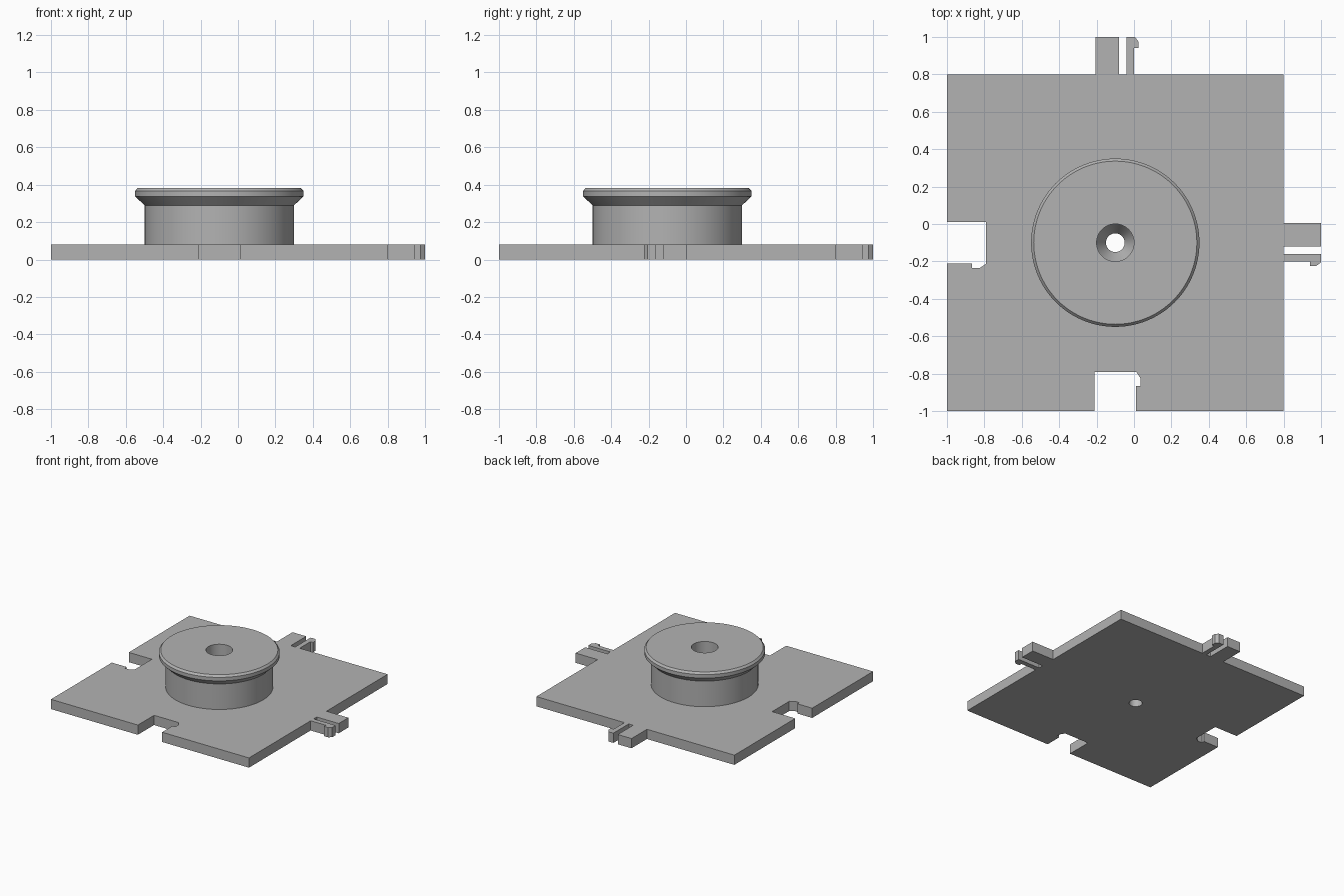
import bpy, bmesh, math

cube = bpy.data.objects.get("Cube")
if cube:
    bpy.data.objects.remove(cube, do_unlink=True)

CENTRE = -0.1      # plate centre on both x and y
HALF = 0.9         # half the plate side
THICK = 0.08
BORE = 0.05
SEGMENTS = 96

grey = bpy.data.materials.new("plain_grey")
grey.use_nodes = True
colour = (0.45, 0.45, 0.45, 1)
grey.diffuse_color = colour
grey.node_tree.nodes["Principled BSDF"].inputs["Base Color"].default_value = colour


def add_object(name, bm):
    bmesh.ops.recalc_face_normals(bm, faces=bm.faces)
    mesh = bpy.data.meshes.new(name)
    bm.to_mesh(mesh)
    bm.free()
    mesh.materials.append(grey)
    obj = bpy.data.objects.new(name, mesh)
    bpy.context.collection.objects.link(obj)
    obj.location = (CENTRE, CENTRE, 0)
    return obj


def turn(points):
    """Quarter turn clockwise."""
    return [(y, -x) for x, y in points]


def lathe(name, profile):
    """Closed ring turned around z from (radius, height) points."""
    bm = bmesh.new()
    rings = []
    for i in range(SEGMENTS):
        a = math.tau * i / SEGMENTS
        rings.append([bm.verts.new((r * math.cos(a), r * math.sin(a), z))
                      for r, z in profile])
    n = len(profile)
    for i, ring in enumerate(rings):
        nxt = rings[(i + 1) % SEGMENTS]
        for j in range(n):
            k = (j + 1) % n
            bm.faces.new((ring[j], nxt[j], nxt[k], ring[k]))
    return add_object(name, bm)


# Slotted snap tab on the back edge, clockwise
E = HALF
tab = [(-0.105, E), (-0.105, 1.1), (0.02, 1.1), (0.02, E), (0.06, E),
       (0.06, 1.1), (0.105, 1.1), (0.124, 1.075), (0.124, 1.04),
       (0.1, 1.04), (0.1, E)]
# Matching notch in the front edge, clockwise
notch = [(0.11, -E), (0.11, -0.765), (0.135, -0.765), (0.135, -0.725),
         (0.112, -0.69), (-0.11, -0.69), (-0.11, -E)]

outline = ([(-E, E)] + tab + [(E, E)] + turn(tab) + [(E, -E)]
           + notch + [(-E, -E)] + turn(notch))
hole = [(BORE * math.cos(math.tau * i / SEGMENTS),
         BORE * math.sin(math.tau * i / SEGMENTS)) for i in range(SEGMENTS)]

# Base plate: outline with a central hole, filled and extruded
bm = bmesh.new()
for loop in (outline, hole):
    verts = [bm.verts.new((x, y, 0)) for x, y in loop]
    for i, v in enumerate(verts):
        bm.edges.new((v, verts[(i + 1) % len(verts)]))
bmesh.ops.triangle_fill(bm, edges=bm.edges[:], use_beauty=True)
bmesh.ops.dissolve_limit(bm, angle_limit=0.01, verts=bm.verts[:],
                         edges=bm.edges[:])
up = bmesh.ops.extrude_face_region(bm, geom=bm.faces[:])
bmesh.ops.translate(bm, vec=(0, 0, THICK),
                    verts=[v for v in up["geom"] if isinstance(v, bmesh.types.BMVert)])
plate = add_object("base_plate", bm)

# Flanged hub with a countersunk bore
hub = lathe("flanged_hub", [
    (0.4, THICK), (0.4, 0.29), (0.45, 0.338), (0.45, 0.367), (0.436, 0.383),
    (0.1, 0.383), (0.1, 0.16), (BORE, THICK)])

for obj in (plate, hub):
    bpy.ops.object.select_all(action='DESELECT')
    obj.select_set(True)
    bpy.context.view_layer.objects.active = obj
    bpy.ops.object.shade_smooth_by_angle(angle=math.radians(25))
